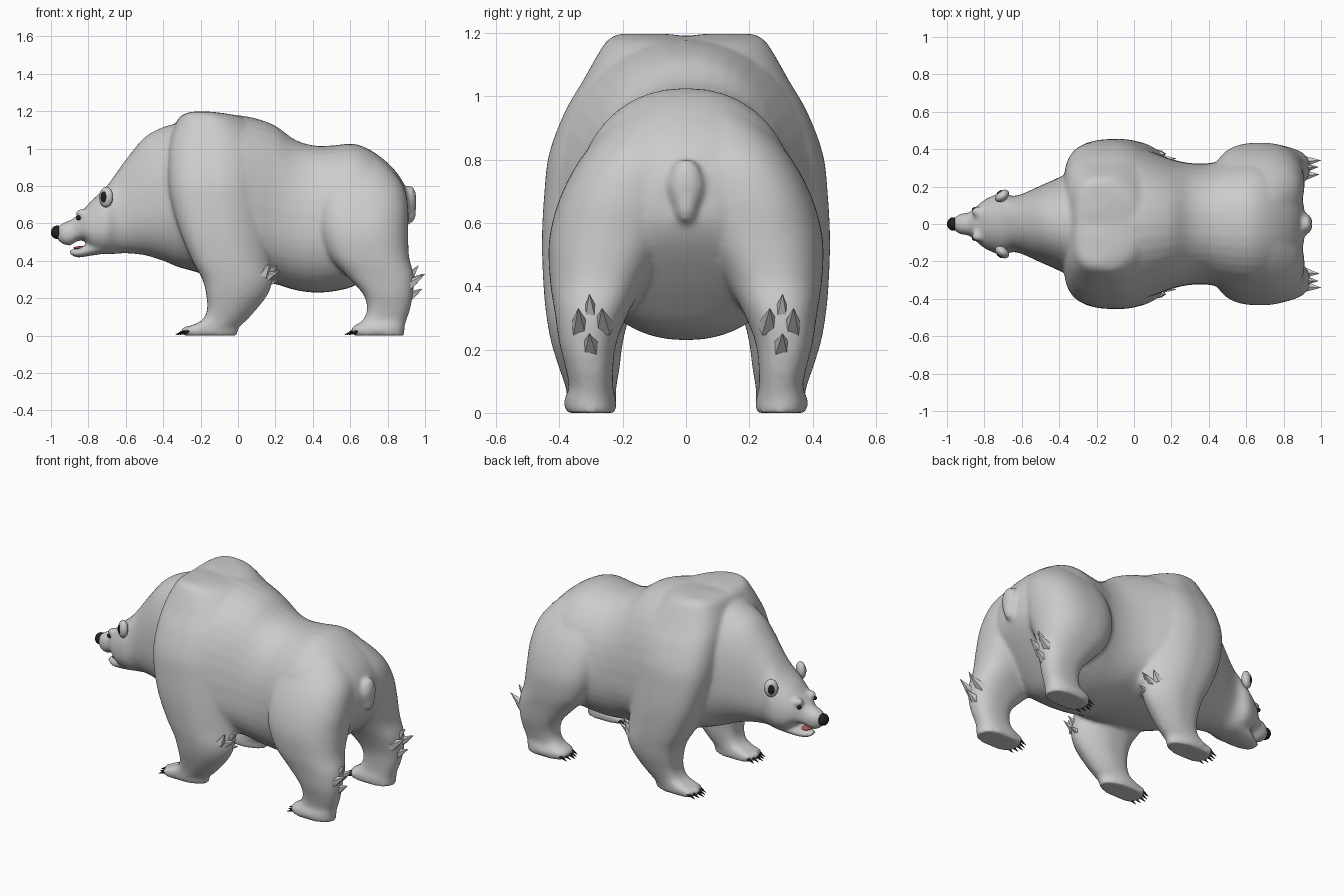
import bpy, bmesh
from math import sin, cos, pi
from mathutils import Vector, Matrix

if "Cube" in bpy.data.objects:
    bpy.data.objects.remove(bpy.data.objects["Cube"])

N = 40  # points per cross-section


def spow(v, e):
    return abs(v) ** e * (1 if v >= 0 else -1)


def densify(secs, steps=4):
    """Catmull-Rom interpolation between cross-sections."""
    out = []
    for i in range(len(secs) - 1):
        p0, p1 = secs[max(i - 1, 0)], secs[i]
        p2, p3 = secs[i + 1], secs[min(i + 2, len(secs) - 1)]
        for k in range(steps):
            t = k / steps
            out.append([0.5 * (2 * b + (c - a) * t + (2 * a - 5 * b + 4 * c - d) * t * t
                               + (3 * b - a - 3 * c + d) * t ** 3)
                        for a, b, c, d in zip(p0, p1, p2, p3)])
    return out + [list(secs[-1])]


def loft(bm, rings):
    vs = [[bm.verts.new(p) for p in r] for r in rings]
    for a, b in zip(vs, vs[1:]):
        for i in range(N):
            j = (i + 1) % N
            bm.faces.new((a[i], a[j], b[j], b[i]))
    bm.faces.new(vs[0][::-1])
    bm.faces.new(vs[-1])


def along_x(bm, secs, e=2.2):
    """Sections: x, z bottom, z of widest point, z top, half width."""
    rings = []
    for x, zb, zm, zt, w in densify(secs):
        ring = []
        for i in range(N):
            c, s = spow(cos(2 * pi * i / N), 2 / e), spow(sin(2 * pi * i / N), 2 / e)
            ring.append((x, w * c, zm + s * ((zt - zm) if s > 0 else (zm - zb))))
        rings.append(ring)
    loft(bm, rings)


def along_z(bm, secs, side, ef=2.4, eb=2.4):
    """Sections: z, x front, x back, y inner, y outer; ef/eb squareness front/back."""
    rings = []
    for z, x0, x1, y0, y1 in densify(secs):
        ring = []
        for i in range(N):
            c, s = cos(2 * pi * i / N), sin(2 * pi * i / N)
            e = ef if c < 0 else eb
            ring.append(((x0 + x1) / 2 + (x1 - x0) / 2 * spow(c, 2 / e),
                         side * ((y0 + y1) / 2 + (y1 - y0) / 2 * spow(s, 2 / e)), max(z, 0)))
        rings.append(ring)
    loft(bm, rings)


def ball(bm, loc, size, rot=None):
    m = Matrix.Translation(loc) @ (rot or Matrix()) @ Matrix.Diagonal((*size, 1))
    bmesh.ops.create_uvsphere(bm, u_segments=20, v_segments=12, radius=1, matrix=m)


def spike(bm, base, tip, r, seg=8):
    base, tip = Vector(base), Vector(tip)
    d = tip - base
    m = Matrix.Translation((base + tip) / 2) @ d.to_track_quat('Z', 'Y').to_matrix().to_4x4()
    bmesh.ops.create_cone(bm, cap_ends=True, segments=seg, radius1=r, radius2=0.001,
                          depth=d.length, matrix=m)


def finish(bm, name, mat=None, smooth=True):
    bmesh.ops.recalc_face_normals(bm, faces=bm.faces)
    me = bpy.data.meshes.new(name)
    bm.to_mesh(me)
    bm.free()
    for p in me.polygons:
        p.use_smooth = smooth
    ob = bpy.data.objects.new(name, me)
    bpy.context.collection.objects.link(ob)
    if mat:
        me.materials.append(mat)
    return ob


def material(name, col):
    m = bpy.data.materials.new(name)
    m.diffuse_color = col
    m.use_nodes = True
    m.node_tree.nodes["Principled BSDF"].inputs["Base Color"].default_value = m.diffuse_color
    return m


black = material("black", (0.015, 0.015, 0.015, 1))
red = material("mouth_red", (0.45, 0.1, 0.1, 1))

# Body: muzzle, head, neck and torso in one loft, fused with the legs
bm = bmesh.new()
along_x(bm, [(-.97, .515, .545, .58, .025), (-.93, .485, .545, .605, .055),
             (-.89, .485, .545, .62, .06), (-.86, .505, .555, .645, .078),
             (-.82, .505, .57, .68, .115), (-.78, .455, .57, .725, .14),
             (-.71, .437, .59, .79, .165), (-.65, .437, .62, .87, .15),
             (-.6, .44, .65, .94, .16), (-.5, .43, .68, 1.06, .205),
             (-.4, .40, .7, 1.115, .25), (-.33, .37, .7, 1.135, .29),
             (-.26, .35, .7, 1.18, .36), (-.15, .32, .68, 1.188, .41),
             (0, .30, .64, 1.178, .415), (.1, .285, .6, 1.16, .385),
             (.2, .275, .58, 1.122, .347), (.3, .245, .57, 1.05, .326),
             (.4, .23, .57, 1.017, .325), (.5, .235, .59, 1.016, .345),
             (.62, .265, .6, 1.025, .36), (.72, .35, .6, .985, .345),
             (.82, .46, .62, .905, .29), (.88, .54, .65, .825, .2),
             (.91, .6, .67, .75, .09)])
# Lower jaw
along_x(bm, [(-.9, .435, .447, .458, .028), (-.86, .417, .44, .465, .052),
             (-.8, .425, .455, .49, .085), (-.7, .44, .48, .53, .11)])
FRONT = [(0, -.29, 0, .22, .37), (.04, -.28, .005, .22, .375), (.08, -.195, .045, .22, .38),
         (.14, -.165, .1, .21, .40), (.22, -.17, .16, .2, .425), (.3, -.19, .185, .18, .44),
         (.4, -.245, .175, .14, .45), (.55, -.31, .165, .1, .455), (.7, -.355, .17, .03, .447),
         (.82, -.375, .18, -.05, .432), (.95, -.375, .18, -.1, .383),
         (1.05, -.365, .15, -.15, .325), (1.13, -.335, .08, -.16, .28),
         (1.175, -.305, .0, -.1, .25), (1.197, -.25, -.14, .06, .215)]
HIND = [(0, .62, .89, .22, .38), (.04, .605, .89, .22, .385), (.08, .665, .9, .23, .37),
        (.14, .69, .92, .23, .38), (.22, .67, .935, .22, .4), (.32, .58, .94, .18, .415),
        (.42, .49, .915, .12, .43), (.55, .435, .91, .04, .432), (.68, .42, .91, 0, .398),
        (.8, .43, .885, -.03, .335), (.9, .46, .81, -.05, .25), (.97, .52, .73, -.05, .16)]
for side in (1, -1):
    along_z(bm, FRONT, side, 3.2, 1.75)
    along_z(bm, HIND, side, 2.7, 2.3)
    # Toes and brow ridges
    for k in range(5):
        y = side * (.242 + .028 * k)
        dx = .012 * abs(k - 2)
        for x in (-.275, .63):
            ball(bm, (x + dx, y, .026), (.03, .018, .025))
    ball(bm, (-.835, side * .065, .655), (.035, .03, .022))
# Tail
ball(bm, (.92, 0, .72), (.035, .055, .085))
ball(bm, (.925, 0, .665), (.028, .036, .065))
body = finish(bm, "bear_body")
rm = body.modifiers.new("fuse", 'REMESH')
rm.mode = 'VOXEL'
rm.voxel_size = 0.012
rm.use_smooth_shade = True
sm = body.modifiers.new("soften", 'SMOOTH')
sm.factor = 0.5
sm.iterations = 8

# Nose and tongue
bm = bmesh.new()
ball(bm, (-.967, 0, .552), (.033, .036, .036))
finish(bm, "nose", black)
bm = bmesh.new()
ball(bm, (-.84, 0, .468), (.04, .032, .01))
finish(bm, "tongue", red)

# Ears with dark hollows, and eyes
ears, hollows, eyes = bmesh.new(), bmesh.new(), bmesh.new()
for side in (1, -1):
    n = Vector((-.6, side * .8, .05)).normalized()
    rot = n.to_track_quat('Z', 'Y').to_matrix().to_4x4()
    c = Vector((-.705, side * .15, .74))
    ball(ears, c, (.042, .055, .028), rot)
    ball(hollows, c + n * .017, (.024, .034, .014), rot)
    ball(eyes, (-.853, side * .078, .63), (.013, .012, .013))
finish(ears, "ears")
finish(hollows, "ear_hollows", black)
finish(eyes, "eyes", black)

# Claws
bm = bmesh.new()
for side in (1, -1):
    for k in range(5):
        y = side * (.242 + .028 * k)
        dx = .012 * abs(k - 2)
        for x in (-.285, .62):
            spike(bm, (x + dx, y, .024), (x + dx - .05, y, .004), .011)
finish(bm, "claws", black)

# Fur tufts behind elbows and hocks
bm = bmesh.new()
for side in (1, -1):
    for y, z, tx, tz in ((.26, .31, .99, .33), (.30, .33, .965, .375),
                         (.335, .30, 1.0, .33), (.30, .24, .985, .25)):
        spike(bm, (.9, side * y, z - .04), (tx, side * (y + .005), tz), .036, 5)
    for y, z, tx, tz in ((.32, .34, .215, .375), (.345, .32, .225, .35),
                         (.30, .29, .215, .295), (.37, .34, .17, .385)):
        spike(bm, (.13, side * y, z - .02), (tx, side * (y + .005), tz), .032, 5)
finish(bm, "fur_tufts", smooth=False)
